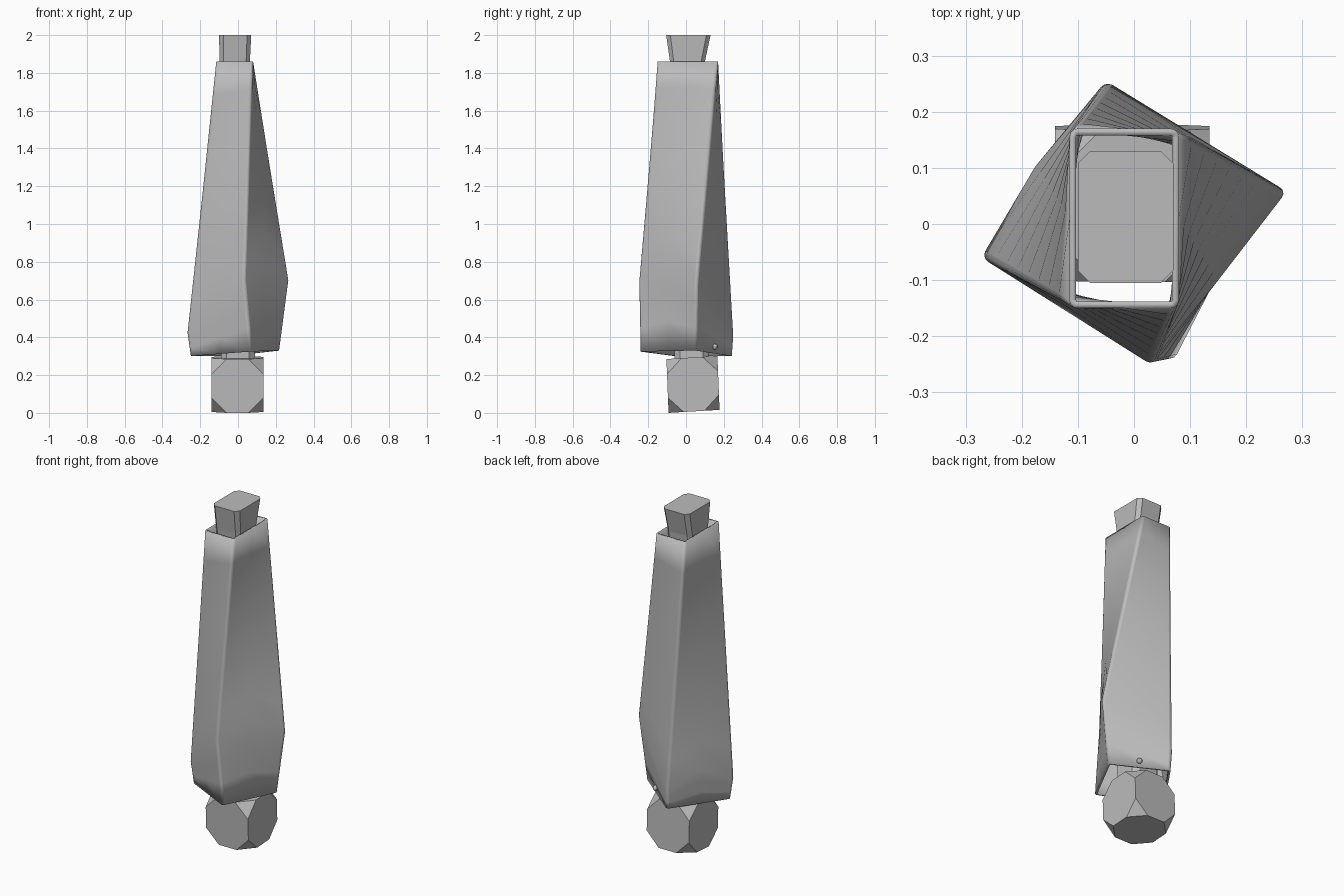
import bpy
import bmesh
from mathutils import Vector

cube = bpy.data.objects.get("Cube")
if cube:
    bpy.data.objects.remove(cube, do_unlink=True)

GREY = (0.5, 0.5, 0.5, 1)
grey = bpy.data.materials.new("plain grey")
grey.use_nodes = True
grey.diffuse_color = GREY
grey.node_tree.nodes["Principled BSDF"].inputs["Base Color"].default_value = GREY


def finish(name, bm):
    mesh = bpy.data.meshes.new(name)
    bm.to_mesh(mesh)
    bm.free()
    mesh.materials.append(grey)
    obj = bpy.data.objects.new(name, mesh)
    bpy.context.collection.objects.link(obj)
    return obj


def smooth(obj, angle):
    bpy.ops.object.select_all(action="DESELECT")
    obj.select_set(True)
    bpy.context.view_layer.objects.active = obj
    bpy.ops.object.shade_smooth_by_angle(angle=angle)


def loft(name, rings, caps):
    """Skin a list of equal rings, ordered from top to bottom."""
    bm = bmesh.new()
    loops = [[bm.verts.new(p) for p in ring] for ring in rings]
    n = len(rings[0])
    for upper, lower in zip(loops, loops[1:]):
        for i in range(n):
            j = (i + 1) % n
            bm.faces.new((upper[i], lower[i], lower[j], upper[j]))
    if caps:
        bm.faces.new(loops[0])
        bm.faces.new(loops[-1][::-1])
    return finish(name, bm)


def with_midpoints(corners, peaks):
    """Add a point between corners, raised by the given height."""
    ring = []
    for i, corner in enumerate(corners):
        a, b = Vector(corner), Vector(corners[(i + 1) % 4])
        ring += [a, (a + b) / 2 + Vector((0, 0, peaks[i]))]
    return ring


def blend(a, b, t):
    return [p.lerp(q, t) for p, q in zip(a, b)]


# Sleeve: rectangular mouth twisting down to a turned, pinched cuff
mouth = with_midpoints([(-0.115, -0.15, 1.86), (0.08, -0.15, 1.86),
                        (0.08, 0.17, 1.86), (-0.115, 0.17, 1.86)], [0] * 4)
elbow = with_midpoints([(-0.272, -0.06, 0.42), (0.033, -0.252, 0.7),
                        (0.272, 0.058, 0.7), (-0.05, 0.255, 0.4)], [0, 0.1, 0, 0.1])
elbow[7] += Vector((-0.015, 0.005, 0))
cuff = with_midpoints([(-0.255, -0.055, 0.3), (0.07, -0.245, 0.325),
                       (0.222, 0.05, 0.33), (-0.048, 0.248, 0.3)], [0] * 4)
rings = [blend(mouth, elbow, t / 8) for t in range(8)]
rings += [blend(elbow, cuff, t / 3) for t in range(4)]
sleeve = loft("sleeve", rings, False)
corners = sleeve.modifiers.new("rounded corners", "BEVEL")
corners.width, corners.segments = 0.014, 3
corners.limit_method, corners.angle_limit = "ANGLE", 0.6
wall = sleeve.modifiers.new("wall", "SOLIDIFY")
wall.thickness, wall.offset = 0.012, -1
smooth(sleeve, 0.6)


# Arm core: chamfered block flaring at the top, running down to the wrist
def octagon(x0, x1, y0, y1, z, c):
    return [Vector(p) for p in (
        (x0, y0 + c, z), (x0 + c, y0, z), (x1 - c, y0, z), (x1, y0 + c, z),
        (x1, y1 - c, z), (x1 - c, y1, z), (x0 + c, y1, z), (x0, y1 - c, z))]


loft("arm_core", [octagon(-0.1, 0.07, -0.105, 0.13, 2, 0.022),
                  octagon(-0.098, 0.063, -0.085, 0.1, 1.86, 0.02),
                  octagon(-0.09, 0.06, -0.07, 0.085, 1.7, 0.02),
                  octagon(-0.09, 0.09, -0.06, 0.12, 0.25, 0.03)], True)

# Hand: a cube with all eight corners cut off, slightly leaning
bm = bmesh.new()
bmesh.ops.create_cube(bm, size=1)
bmesh.ops.scale(bm, vec=(0.275, 0.27, 0.285), verts=bm.verts)
bmesh.ops.bevel(bm, geom=bm.verts[:], offset=0.08, segments=1,
                affect="VERTICES")
for v in bm.verts:
    x, y, z = v.co
    v.co = (x - 0.003, y + 0.037 - 0.04 * z, z + 0.152 + 0.06 * y)
low = min(v.co.z for v in bm.verts)
bmesh.ops.translate(bm, vec=(0, 0, -low), verts=bm.verts)
finish("hand", bm)

# Cuff button on the back of the sleeve
bm = bmesh.new()
bmesh.ops.create_uvsphere(bm, u_segments=10, v_segments=6, radius=0.016)
bmesh.ops.translate(bm, vec=(0.09, 0.153, 0.35), verts=bm.verts)
smooth(finish("cuff_button", bm), 0.6)
